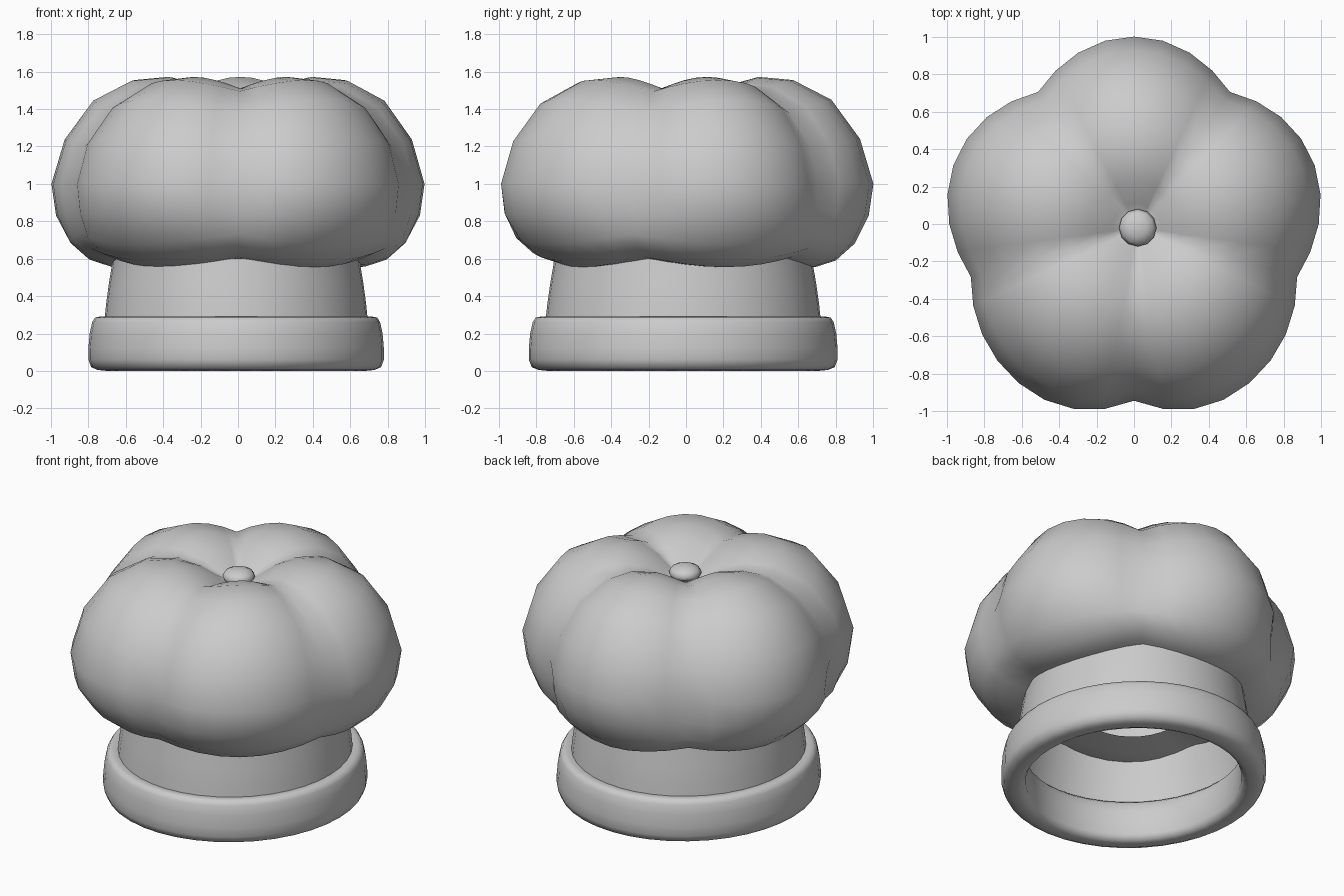
import bpy, bmesh
from math import sin, cos, pi, radians

if "Cube" in bpy.data.objects:
    bpy.data.objects.remove(bpy.data.objects["Cube"])


def finish(bm, name):
    bmesh.ops.recalc_face_normals(bm, faces=bm.faces[:])
    for f in bm.faces:
        f.smooth = True
    me = bpy.data.meshes.new(name)
    bm.to_mesh(me)
    bm.free()
    ob = bpy.data.objects.new(name, me)
    bpy.context.collection.objects.link(ob)
    return ob


def lathe(name, profile, segs, closed=False, center=(0, 0), sy=1.0, sharp=60):
    bm = bmesh.new()
    rings = []
    for r, z in profile:
        rings.append([bm.verts.new((center[0] + r * cos(2 * pi * i / segs),
                                    center[1] + r * sy * sin(2 * pi * i / segs), z))
                      for i in range(segs)])
    pairs = list(zip(rings, rings[1:]))
    if closed:
        pairs.append((rings[-1], rings[0]))
    for a, b in pairs:
        for i in range(segs):
            j = (i + 1) % segs
            bm.faces.new((a[i], a[j], b[j], b[i]))
    bmesh.ops.remove_doubles(bm, verts=bm.verts[:], dist=1e-5)
    ob = finish(bm, name)
    bpy.ops.object.select_all(action='DESELECT')
    ob.select_set(True)
    bpy.context.view_layer.objects.active = ob
    bpy.ops.object.shade_smooth_by_angle(angle=radians(sharp))
    return ob


# Rounded head band, open in the middle
lathe("head_band", [(.645, .04), (.66, .012), (.69, 0), (.74, .005), (.775, .02), (.79, .06),
                    (.79, .12), (.783, .2), (.77, .26), (.755, .285), (.73, .29),
                    (.68, .285), (.655, .26), (.645, .2)],
      40, closed=True, center=(-.01, -.015), sy=1.045)

# Tapered neck wall rising into the puff
lathe("neck", [(.705, .26), (.695, .36), (.68, .47), (.665, .56), (.66, .60)],
      40, center=(-.01, -.015), sy=1.045)

# Five-lobed puff: blend between a lobe profile and a groove profile,
# with the underside turning inward past the neck to a round opening
lobe = [(.05, 1.405), (.13, 1.455), (.25, 1.53), (.40, 1.572), (.58, 1.555), (.78, 1.45),
        (.93, 1.24), (1.0, 1.0), (.975, .83), (.90, .68), (.80, .59), (.69, .555),
        (.58, .555), (.42, .575)]
groove = [(.05, 1.40), (.13, 1.425), (.25, 1.475), (.40, 1.51), (.58, 1.495), (.79, 1.38),
          (.94, 1.20), (1.0, 1.0), (.985, .85), (.94, .73), (.86, .655), (.74, .61),
          (.60, .59), (.42, .585)]
PER = 8
N = 5 * PER
bm = bmesh.new()
rings = []
for (rl, zl), (rg, zg) in zip(lobe, groove):
    ring = []
    for i in range(N):
        t = radians(54) + 2 * pi * i / N
        w = sin(pi * (i % PER) / PER)
        out_l = 1.022 - .02 * sin(t) + .055 * max(0, -sin(t)) ** 7
        out_g = .905 - .04 * sin(t)
        k = min(1, max(0, (zl - .55) / .25))    # calm the outline near the neck
        out_l, out_g = 1 + (out_l - 1) * k, 1 + (out_g - 1) * (.35 + .65 * k)
        r = rl * out_l * w + rg * out_g * (1 - w)
        off = .02 * max(0, 1 - rl) if zl > 1 else 0   # crown centre sits slightly off axis
        ring.append(bm.verts.new((r * cos(t) + off, r * sin(t) - off, zl * w + zg * (1 - w))))
    rings.append(ring)
for a, b in zip(rings, rings[1:]):
    for i in range(N):
        j = (i + 1) % N
        bm.faces.new((a[i], a[j], b[j], b[i]))
bm.faces.new(rings[0])
finish(bm, "lobed_puff")

# Button at the crown
lathe("crown_button", [(0, 1.40), (.06, 1.405), (.092, 1.425), (.1, 1.445), (.085, 1.47),
                       (.05, 1.487), (0, 1.493)], 12, center=(.02, -.02))
